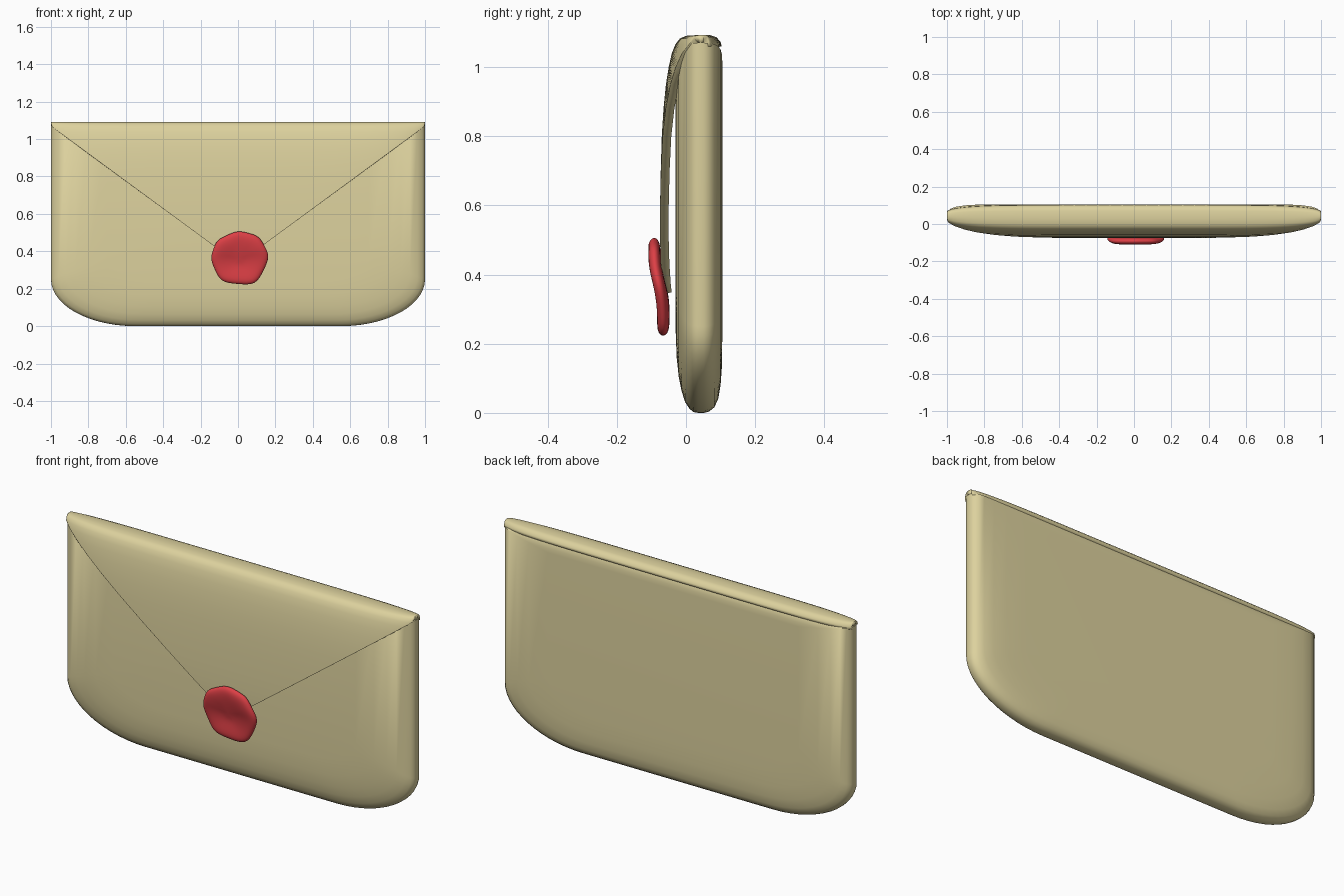
import bpy, bmesh, math
from mathutils import Vector

if "Cube" in bpy.data.objects:
    bpy.data.objects.remove(bpy.data.objects["Cube"])


def material(name, color):
    m = bpy.data.materials.new(name)
    m.diffuse_color = (*color, 1)
    m.use_nodes = True
    m.node_tree.nodes["Principled BSDF"].inputs["Base Color"].default_value = m.diffuse_color
    return m


paper = material("paper", (0.72, 0.64, 0.34))
wax = material("wax", (0.72, 0.05, 0.06))


def make(name, bm, mat):
    me = bpy.data.meshes.new(name)
    bm.to_mesh(me)
    bm.free()
    ob = bpy.data.objects.new(name, me)
    bpy.context.collection.objects.link(ob)
    me.materials.append(mat)
    for o in bpy.context.selected_objects:
        o.select_set(False)
    ob.select_set(True)
    bpy.context.view_layer.objects.active = ob
    return ob


def loft(rings, fan=False):
    """Skin closed rings of points and cap both ends."""
    bm = bmesh.new()
    vs = [[bm.verts.new(p) for p in r] for r in rings]
    n = len(vs[0])
    for a, b in zip(vs, vs[1:]):
        for i in range(n):
            j = (i + 1) % n
            bm.faces.new((a[i], a[j], b[j], b[i]))
    for r in (vs[0], vs[-1]):
        f = bm.faces.new(r)
        if fan:
            bmesh.ops.poke(bm, faces=[f])
    bmesh.ops.recalc_face_normals(bm, faces=bm.faces)
    return bm


# Envelope body: outline with rounded lower corners, inset towards front and back
def outline(d, y):
    w, bottom, top = 1 - d, d * 0.8, 1.07 - 0.2 * d
    rx, rz = 0.45 * w, 0.25 - 0.4 * d
    right = [(w - rx + rx * math.sin(a), bottom + rz - rz * math.cos(a))
             for a in [math.pi / 2 * i / 14 for i in range(15)]]
    right.append((w, top))
    pts = right + [(-x, z) for x, z in reversed(right)]
    return [(x, y, z) for x, z in pts]


body_profile = [(0.30, -0.030), (0.2, -0.027), (0.13, -0.021), (0.08, -0.013),
                (0.04, -0.003), (0.015, 0.010), (0.003, 0.022), (0, 0.035),
                (0, 0.052), (0.005, 0.067), (0.02, 0.082), (0.05, 0.093),
                (0.1, 0.100), (0.17, 0.104), (0.28, 0.105)]
make("envelope_body", loft([outline(d, y) for d, y in body_profile]), paper)
bpy.ops.object.shade_smooth_by_angle(angle=math.radians(40))

# Flap: triangular sheet bulging over the front and folded over the top
flap_profile = [(-0.066, 0.345), (-0.069, 0.37), (-0.073, 0.43), (-0.075, 0.5),
                (-0.075, 0.6), (-0.073, 0.7), (-0.070, 0.8), (-0.065, 0.88),
                (-0.058, 0.95), (-0.050, 1.0), (-0.041, 1.04), (-0.031, 1.065),
                (-0.018, 1.082), (0.0, 1.09), (0.03, 1.092), (0.07, 1.092),
                (0.088, 1.086), (0.100, 1.072), (0.103, 1.06)]
COLS = 48
bm = bmesh.new()
rows = []
for y0, z in flap_profile:
    w = 1.0 if y0 > -0.02 else min(1, 0.015 + (z - 0.345) / 0.735)
    row = []
    for j in range(COLS + 1):
        x = w * math.sin(math.pi / 2 * (2 * j / COLS - 1))
        k = 0.35 + 0.65 * math.sqrt(max(0, 1 - abs(x) ** 6))
        row.append(bm.verts.new((x, 0.045 + (y0 - 0.045) * k, z)))
    rows.append(row)
for a, b in zip(rows, rows[1:]):
    for j in range(COLS):
        bm.faces.new((a[j], a[j + 1], b[j + 1], b[j]))
flap = make("envelope_flap", bm, paper)
s = flap.modifiers.new("thickness", "SOLIDIFY")
s.thickness = 0.025
s.offset = -1
bpy.ops.object.shade_smooth_by_angle(angle=math.radians(40))

# Wax seal: lumpy seven-cornered blob draped over the flap tip
corners = [(-0.148, 0.36), (-0.112, 0.46), (0, 0.51), (0.112, 0.48),
           (0.17, 0.37), (0.095, 0.22), (-0.09, 0.235)]
centre = Vector((0.005, 0.365))
rim = []
for a, b in zip(corners, corners[1:] + corners[:1]):
    a, b = Vector(a), Vector(b)
    rim += [a, (a + b) / 2]


def seal_ring(scale, dy):
    pts = []
    for p in rim:
        q = centre + (p - centre) * scale
        t = max(0, min(1, (q.y - 0.31) / 0.13))
        mid = -0.066 - 0.026 * t * t * (3 - 2 * t)
        pts.append((q.x, mid + dy, q.y))
    return pts


make("wax_seal", loft([seal_ring(*r) for r in (
    (0.3, -0.011), (0.65, -0.017), (0.9, -0.018), (1.02, -0.007),
    (1.02, 0.007), (0.9, 0.018), (0.5, 0.02))], fan=True), wax)
sub = bpy.context.object.modifiers.new("smooth", "SUBSURF")
sub.levels = sub.render_levels = 2
bpy.ops.object.shade_smooth()
